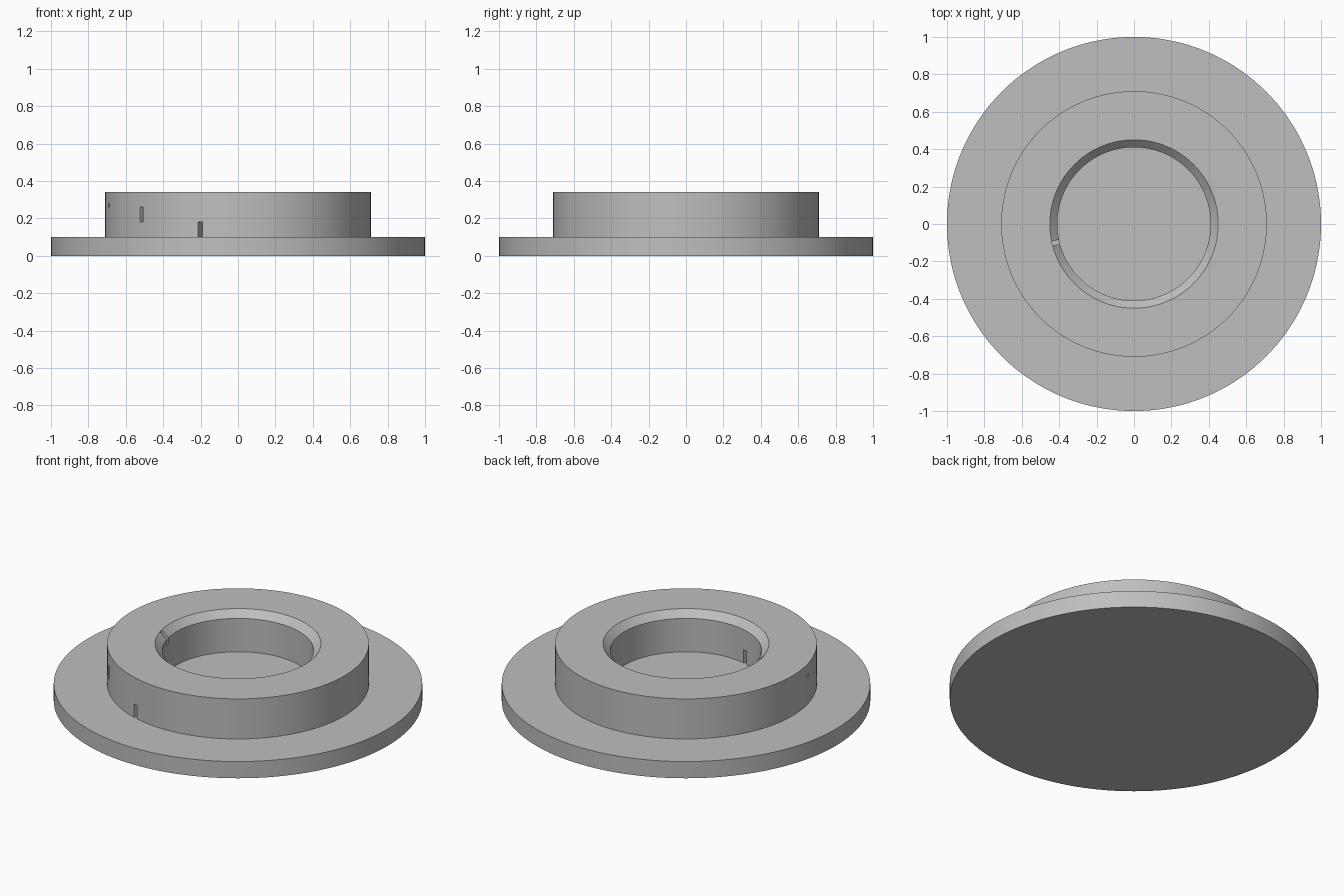
import bpy
import bmesh
from math import radians
from mathutils import Matrix, Vector

cube = bpy.data.objects.get("Cube")
if cube:
    bpy.data.objects.remove(cube, do_unlink=True)

grey = bpy.data.materials.new("plain grey")
grey.use_nodes = True
colour = (0.52, 0.52, 0.52, 1)
grey.diffuse_color = colour
grey.node_tree.nodes["Principled BSDF"].inputs["Base Color"].default_value = colour


def new_object(name, bm):
    bmesh.ops.recalc_face_normals(bm, faces=bm.faces)
    mesh = bpy.data.meshes.new(name)
    bm.to_mesh(mesh)
    bm.free()
    mesh.materials.append(grey)
    obj = bpy.data.objects.new(name, mesh)
    bpy.context.collection.objects.link(obj)
    return obj


def lathe(name, profile, steps=144):
    """Turn an (r, z) profile about the z axis into a closed solid."""
    bm = bmesh.new()
    verts = [bm.verts.new((r, 0, z)) for r, z in profile]
    edges = [bm.edges.new(pair) for pair in zip(verts, verts[1:])]
    bmesh.ops.spin(bm, geom=verts + edges, axis=(0, 0, 1), cent=(0, 0, 0),
                   angle=radians(360), steps=steps)
    bmesh.ops.remove_doubles(bm, verts=bm.verts, dist=1e-5)
    # Close the floor of the bore and the underside
    bmesh.ops.holes_fill(bm, edges=[e for e in bm.edges if e.is_boundary], sides=0)
    return new_object(name, bm)


def cut_slot(target, azimuth, r0, r1, z0, z1, width=0.024):
    """Cut a radial box-shaped slot out of the target."""
    bm = bmesh.new()
    bmesh.ops.create_cube(bm, size=1)
    size = Matrix.Diagonal((r1 - r0, width, z1 - z0, 1))
    place = Matrix.Translation(Vector(((r0 + r1) / 2, 0, (z0 + z1) / 2)))
    turn = Matrix.Rotation(radians(azimuth), 4, "Z")
    bmesh.ops.transform(bm, matrix=turn @ place @ size, verts=bm.verts)
    cutter = new_object("slot_cutter", bm)
    cutter.hide_render = True
    mod = target.modifiers.new("slot", "BOOLEAN")
    mod.operation = "DIFFERENCE"
    mod.solver = "EXACT"
    mod.object = cutter
    bpy.context.view_layer.objects.active = target
    bpy.ops.object.modifier_apply(modifier=mod.name)
    bpy.data.objects.remove(cutter, do_unlink=True)


# Flanged collar: base disc, raised ring, chamfered bore
base_top, ring_top, chamfer = 0.10, 0.34, 0.04
bore, ring = 0.41, 0.71
collar = lathe("flanged_collar", [
    (1, 0), (1, base_top), (ring, base_top), (ring, ring_top),
    (bore + chamfer, ring_top), (bore, ring_top - chamfer), (bore, base_top)])

# Stepped row of radial slots through the ring wall
step = 0.08
for i in range(3):
    bottom = base_top + i * step
    height = step if i < 2 else 0.02
    cut_slot(collar, -106.5 - 30 * i, 0.3, 0.8, bottom, bottom + height)

# Notch in the chamfer above the highest slot
cut_slot(collar, -166.5, 0.3, bore + chamfer, base_top + 2 * step, ring_top + 0.05)

bpy.ops.object.select_all(action="DESELECT")
collar.select_set(True)
bpy.context.view_layer.objects.active = collar
bpy.ops.object.shade_smooth_by_angle(angle=radians(30))
